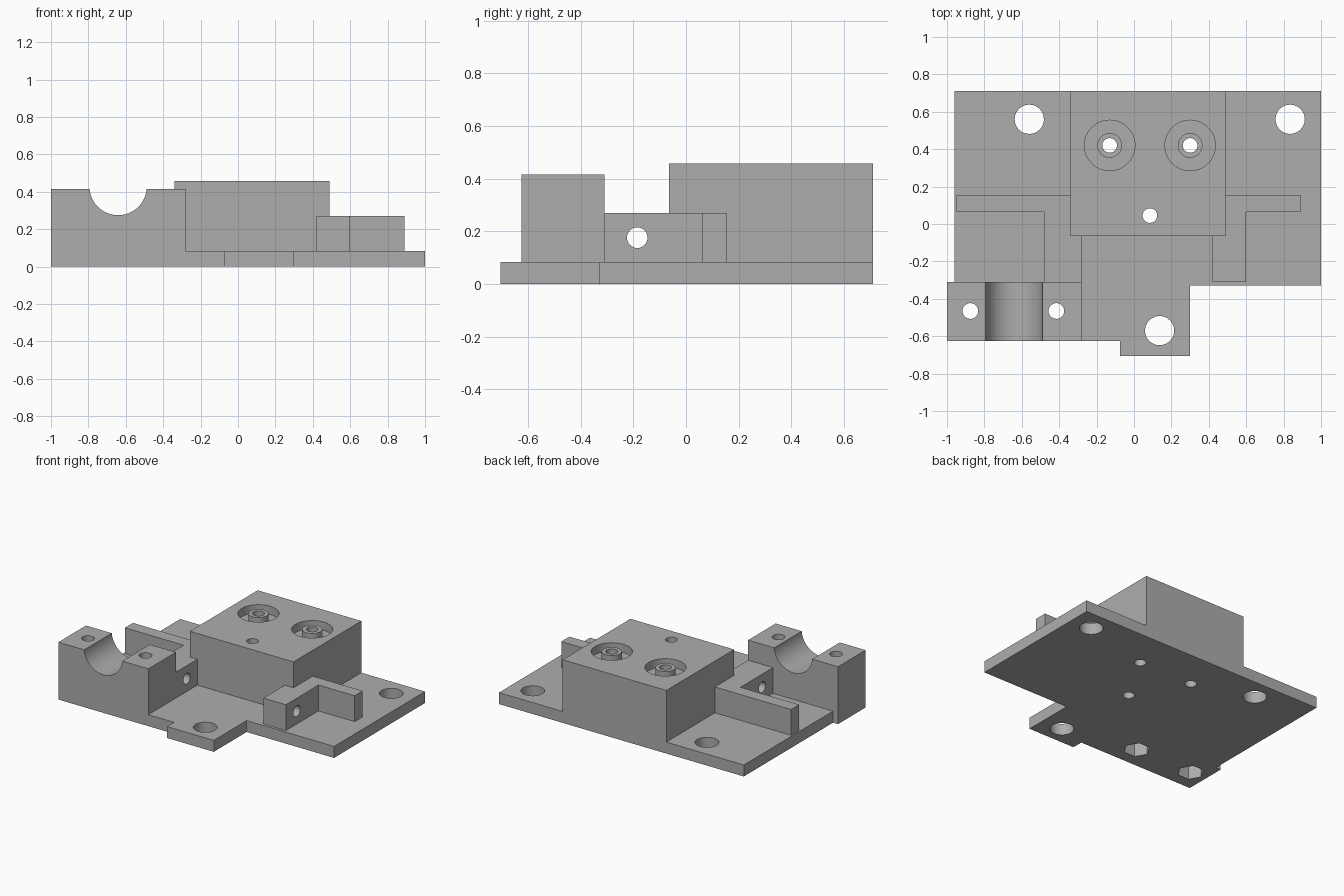
import bpy, bmesh, math
from mathutils import Matrix, Vector

cube = bpy.data.objects.get("Cube")
if cube:
    bpy.data.objects.remove(cube, do_unlink=True)

grey = bpy.data.materials.new("plain_grey")
grey.use_nodes = True
colour = (0.42, 0.42, 0.42, 1)
grey.diffuse_color = colour
grey.node_tree.nodes["Principled BSDF"].inputs["Base Color"].default_value = colour

PLATE = 0.083    # plate thickness
BLOCK = 0.457    # motor block top
BEARING = 0.415  # bearing block top
ARM = 0.27       # bracket top


def prism(name, outline, start, depth):
    """Extrude a closed 3D outline along the depth vector."""
    bm = bmesh.new()
    face = bm.faces.new([bm.verts.new(Vector(p) + Vector(start)) for p in outline])
    ext = bmesh.ops.extrude_face_region(bm, geom=[face])
    moved = [v for v in ext["geom"] if isinstance(v, bmesh.types.BMVert)]
    bmesh.ops.translate(bm, verts=moved, vec=depth)
    bmesh.ops.recalc_face_normals(bm, faces=bm.faces)
    mesh = bpy.data.meshes.new(name)
    bm.to_mesh(mesh)
    bm.free()
    mesh.materials.append(grey)
    obj = bpy.data.objects.new(name, mesh)
    bpy.context.collection.objects.link(obj)
    return obj


def slab(name, outline, low, high):
    return prism(name, [(x, y, 0) for x, y in outline], (0, 0, low), (0, 0, high - low))


def rect(x1, x2, y1, y2):
    return [(x1, y1), (x2, y1), (x2, y2), (x1, y2)]


def circle(x, y, r, sides=48):
    return [(x + r * math.cos(i * math.tau / sides), y + r * math.sin(i * math.tau / sides))
            for i in range(sides)]


def cut(obj, cutters):
    """Subtract temporary cutters, then discard them."""
    for cutter in cutters:
        cutter.hide_render = True
        mod = obj.modifiers.new("cut", "BOOLEAN")
        mod.operation = "DIFFERENCE"
        mod.solver = "EXACT"
        mod.object = cutter
        bpy.context.view_layer.objects.active = obj
        bpy.ops.object.modifier_apply(modifier=mod.name)
        bpy.data.objects.remove(cutter, do_unlink=True)


def drill(obj, x, y, r, low=-0.1, high=0.6, sides=48):
    cut(obj, [slab("drill", circle(x, y, r, sides), low, high)])


# Hole positions
mounts = [(-0.56, 0.56), (0.835, 0.56), (0.137, -0.57)]
motor_screws = [(-0.13, 0.42), (0.30, 0.42)]
centre_hole = (0.085, 0.045)
cap_screws = [(-0.875, -0.465), (-0.415, -0.465)]

# Base plate
plate = slab("base_plate", [(-0.96, 0.71), (-0.96, -0.625), (-0.075, -0.625), (-0.075, -0.705),
                            (0.30, -0.705), (0.30, -0.33), (1, -0.33), (1, 0.71)], 0, PLATE)
for x, y in mounts:
    drill(plate, x, y, 0.078)

# Main block with round recesses
block = slab("main_block", rect(-0.34, 0.49, -0.065, 0.71), PLATE, BLOCK)
floor = BLOCK - 0.06
for x, y in motor_screws:
    drill(block, x, y, 0.135, low=floor)
for x, y in motor_screws + [centre_hole]:
    drill(plate, x, y, 0.039)
    drill(block, x, y, 0.039)

# Screw bosses standing in the recesses
bosses = []
for i, (x, y) in enumerate(motor_screws):
    boss = slab(f"screw_boss_{i + 1}", circle(x, y, 0.066), floor, BLOCK)
    drill(boss, x, y, 0.039)
    bosses.append(boss)

# Bearing block: profile with a lip past the plate edge and a round groove
profile = [(-1, 0), (-0.96, 0), (-0.96, PLATE), (-0.28, PLATE), (-0.28, BEARING), (-1, BEARING)]
bearing = prism("bearing_block", [(x, 0, z) for x, z in profile], (0, -0.625, 0), (0, 0.315, 0))
groove = prism("groove", [(x, 0, z) for x, z in circle(-0.641, 0.428, 0.153, 64)],
               (0, -0.8, 0), (0, 0.7, 0))
cut(bearing, [groove])
for x, y in cap_screws:
    for part in (plate, bearing):
        drill(part, x, y, 0.042)
        drill(part, x, y, 0.088, high=0.17, sides=6)  # nut pocket

# Side brackets with a shared cross hole
left_plan = [(0.42, -0.31), (0.60, -0.31), (0.60, 0.063), (0.89, 0.063),
             (0.89, 0.155), (0.49, 0.155), (0.49, -0.065), (0.42, -0.065)]
right_plan = [(-0.95, 0.063), (-0.48, 0.063), (-0.48, -0.31), (-0.28, -0.31),
              (-0.28, -0.065), (-0.34, -0.065), (-0.34, 0.155), (-0.95, 0.155)]
brackets = []
for name, plan in (("left_bracket", left_plan), ("right_bracket", right_plan)):
    bracket = slab(name, plan, PLATE, ARM)
    rod = prism("rod", [(0, y, z) for y, z in circle(-0.185, 0.176, 0.039)],
                (-0.7, 0, 0), (1.4, 0, 0))
    cut(bracket, [rod])
    brackets.append(bracket)

# Smooth the round walls, keep the edges sharp
bpy.ops.object.select_all(action="DESELECT")
for obj in [plate, block, bearing] + bosses + brackets:
    obj.select_set(True)
bpy.context.view_layer.objects.active = plate
bpy.ops.object.shade_smooth_by_angle(angle=math.radians(30))
